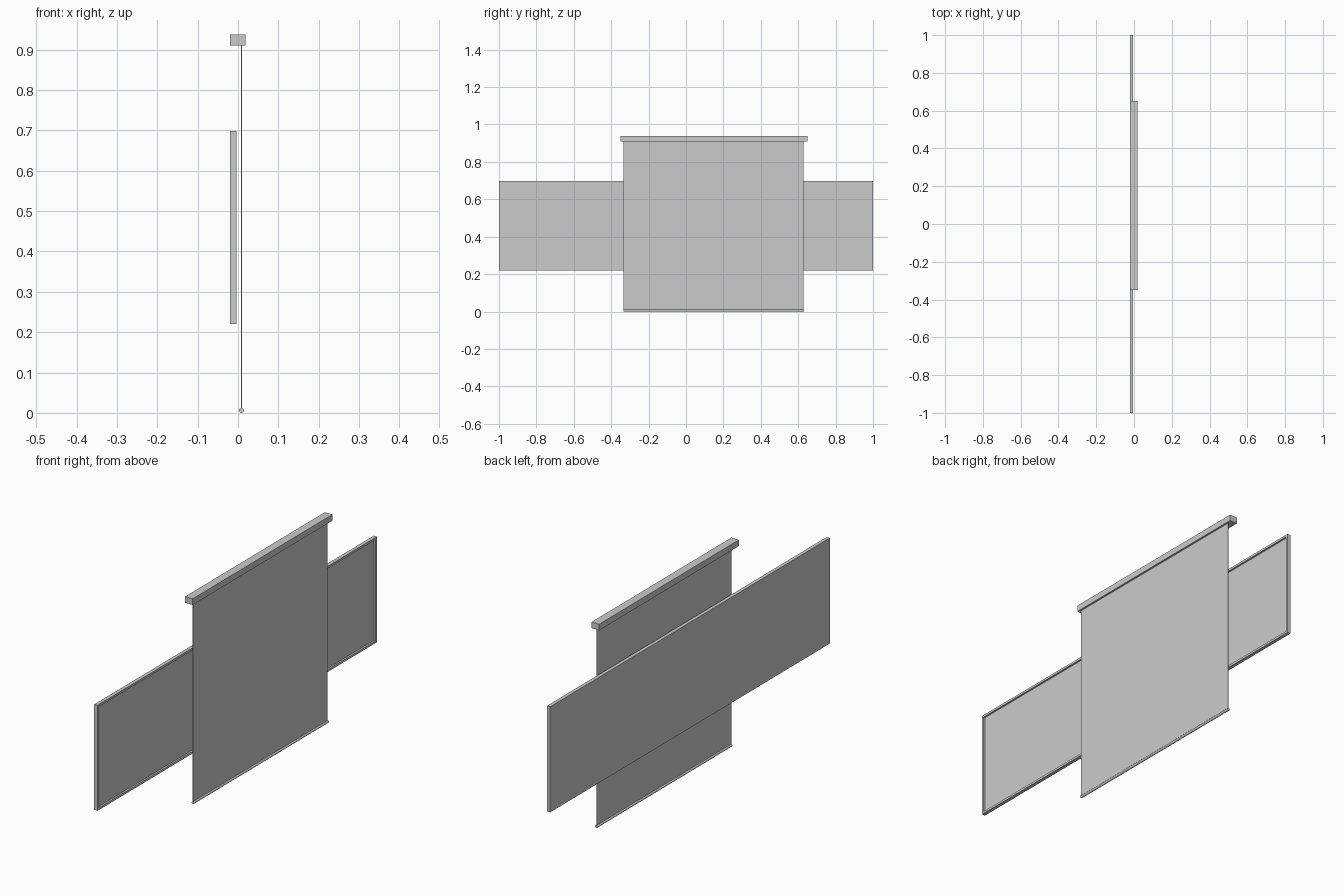
import bpy
import math

if "Cube" in bpy.data.objects:
    bpy.data.objects.remove(bpy.data.objects["Cube"])

grey = bpy.data.materials.new("light grey")
grey.diffuse_color = (0.6, 0.6, 0.6, 1)
grey.use_nodes = True
grey.node_tree.nodes["Principled BSDF"].inputs["Base Color"].default_value = grey.diffuse_color


def box(name, x, y, z):
    """Box from (min, max) pairs on each axis."""
    bpy.ops.mesh.primitive_cube_add(
        size=1, location=[(a + b) / 2 for a, b in (x, y, z)])
    ob = bpy.context.object
    ob.name = name
    ob.scale = [b - a for a, b in (x, y, z)]
    bpy.ops.object.transform_apply(location=False, rotation=False, scale=True)
    ob.data.materials.append(grey)
    return ob


# Wall board: flat slab whose front is inset and pushed back to leave a rim
RIM, RECESS = 0.01, 0.008
bx, by, bz = (-0.02, -0.004), (-1, 1), (0.22, 0.698)
box("board_panel", (bx[0], bx[1] - RECESS), by, bz)
front = (bx[1] - RECESS, bx[1])
for side, z in (("bottom", (bz[0], bz[0] + RIM)), ("top", (bz[1] - RIM, bz[1]))):
    box("board_rim_" + side, front, by, z)
for side, y in (("left", (-1, -1 + RIM)), ("right", (1 - RIM, 1))):
    box("board_rim_" + side, front, y, (bz[0] + RIM, bz[1] - RIM))

# Screen housing and hanging sheet
box("screen_housing", (-0.02, 0.018), (-0.35, 0.65), (0.91, 0.938))
box("screen_sheet", (0.0075, 0.0095), (-0.335, 0.628), (0.006, 0.912))

# Round weight bar along the lower hem
bpy.ops.mesh.primitive_cylinder_add(
    vertices=16, radius=0.006, depth=0.965,
    location=(0.0085, 0.1475, 0.006), rotation=(math.pi / 2, 0, 0))
bar = bpy.context.object
bar.name = "weight_bar"
bar.data.materials.append(grey)
bpy.ops.object.shade_smooth_by_angle()
